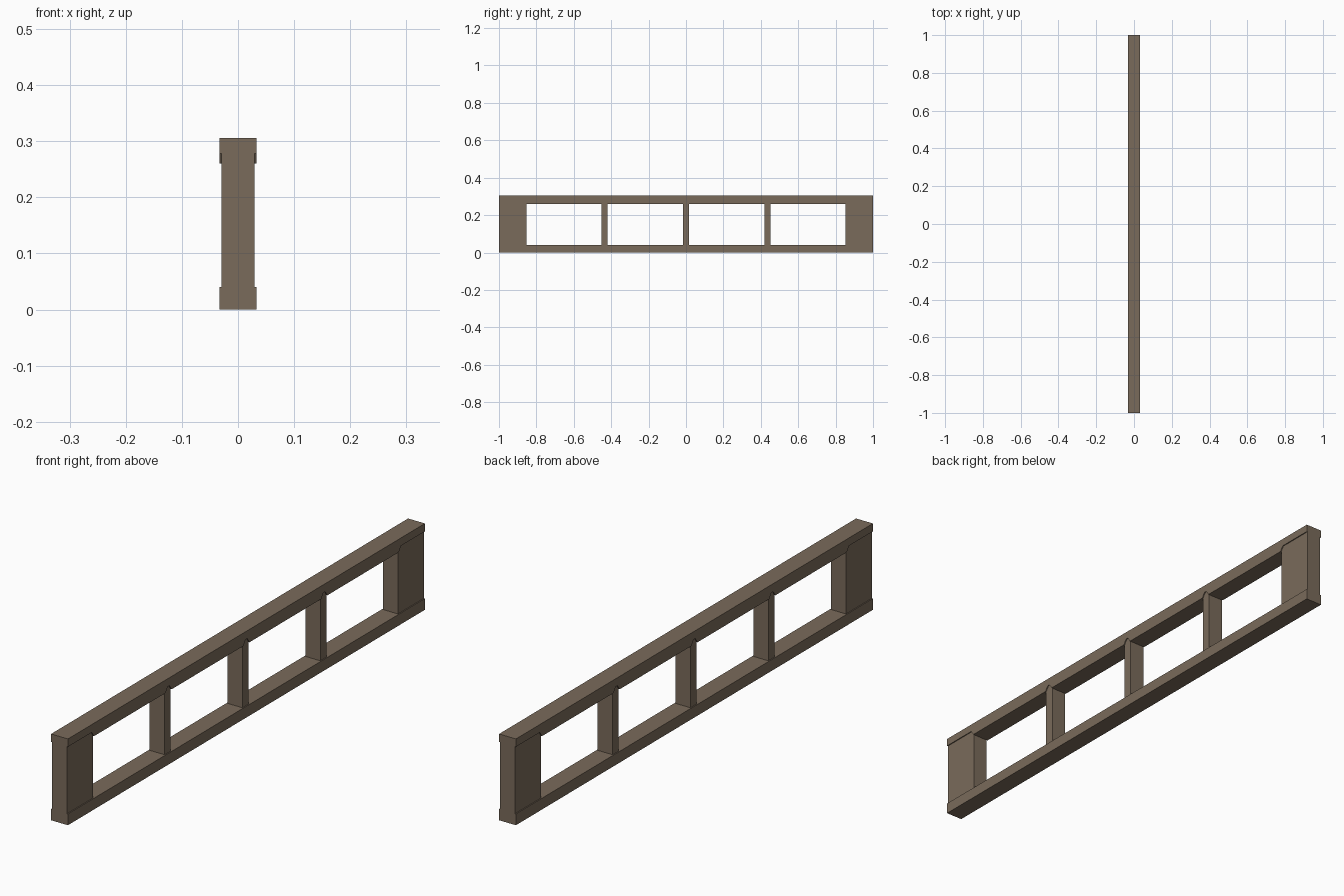
import bpy, bmesh

if "Cube" in bpy.data.objects:
    bpy.data.objects.remove(bpy.data.objects["Cube"])

RAIL_X, WEB_X = 0.033, 0.0295            # half widths
LOW, UNDER, NOTCH, TOP = 0.04, 0.26, 0.278, 0.306
END_Y, PANEL_Y = 1.0, 0.854
POST_HALF, CHAMFER = 0.017, 0.012
POSTS = (-0.436, 0.0, 0.436)

wood = bpy.data.materials.new("grey brown")
wood.diffuse_color = (0.195, 0.147, 0.104, 1)
wood.use_nodes = True
wood.node_tree.nodes["Principled BSDF"].inputs["Base Color"].default_value = wood.diffuse_color


def extrude_profile(name, profile, half_x):
    """Extrude a (y, z) outline symmetrically along x."""
    bm = bmesh.new()
    face = bm.faces.new([bm.verts.new((-half_x, y, z)) for y, z in profile])
    ext = bmesh.ops.extrude_face_region(bm, geom=[face])
    verts = [v for v in ext["geom"] if isinstance(v, bmesh.types.BMVert)]
    bmesh.ops.translate(bm, verts=verts, vec=(2 * half_x, 0, 0))
    bmesh.ops.recalc_face_normals(bm, faces=bm.faces)
    mesh = bpy.data.meshes.new(name)
    bm.to_mesh(mesh)
    bm.free()
    mesh.materials.append(wood)
    obj = bpy.data.objects.new(name, mesh)
    bpy.context.collection.objects.link(obj)
    return obj


def rect(y0, y1, z0, z1):
    return [(y0, z0), (y1, z0), (y1, z1), (y0, z1)]


# Plain bottom rail
extrude_profile("bottom_rail", rect(-END_Y, END_Y, 0, LOW), RAIL_X)

# Top rail, underside notched with chamfered corners over every upright
outline = [(-END_Y, TOP), (-END_Y, NOTCH),
           (-PANEL_Y - CHAMFER, NOTCH), (-PANEL_Y, UNDER)]
for y in POSTS:
    a, b = y - POST_HALF, y + POST_HALF
    outline += [(a, UNDER), (a + CHAMFER, NOTCH), (b - CHAMFER, NOTCH), (b, UNDER)]
outline += [(PANEL_Y, UNDER), (PANEL_Y + CHAMFER, NOTCH),
            (END_Y, NOTCH), (END_Y, TOP)]
extrude_profile("top_rail", outline, RAIL_X)

# Posts, shaped to fit the notches
for i, y in enumerate(POSTS):
    a, b = y - POST_HALF, y + POST_HALF
    extrude_profile(f"post_{i + 1}", [(a, LOW), (b, LOW), (b, UNDER), (b - CHAMFER, NOTCH),
                                      (a + CHAMFER, NOTCH), (a, UNDER)], WEB_X)

# Wide end panels
for side, label in ((-1, "front"), (1, "back")):
    extrude_profile(f"{label}_end_panel",
                    [(side * PANEL_Y, LOW), (side * END_Y, LOW), (side * END_Y, NOTCH),
                     (side * (PANEL_Y + CHAMFER), NOTCH), (side * PANEL_Y, UNDER)], WEB_X)
